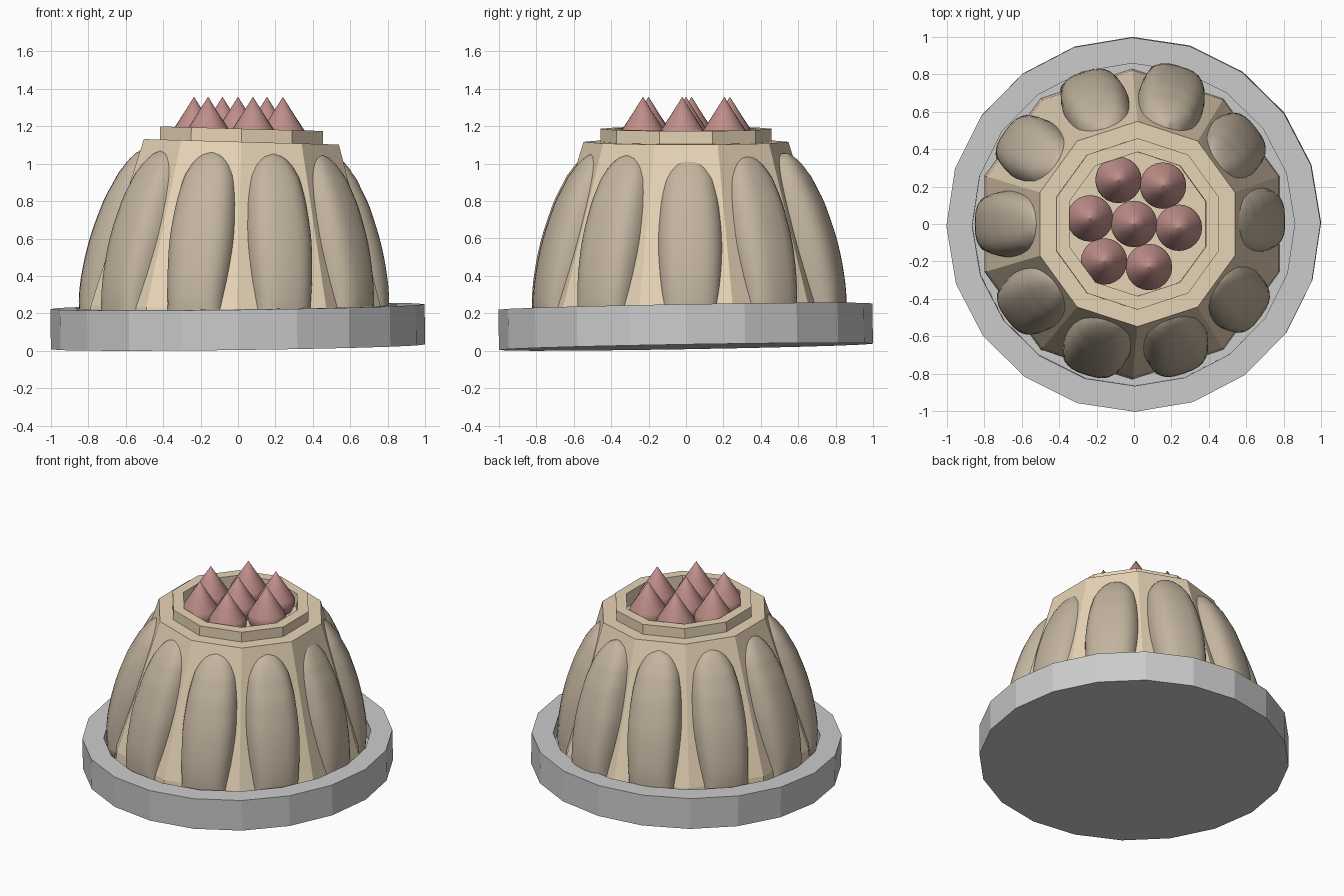
import bpy, math
from mathutils import Matrix, Vector

if "Cube" in bpy.data.objects:
    bpy.data.objects.remove(bpy.data.objects["Cube"])


def material(name, rgb):
    m = bpy.data.materials.new(name)
    m.diffuse_color = (*rgb, 1)
    m.use_nodes = True
    m.node_tree.nodes["Principled BSDF"].inputs["Base Color"].default_value = m.diffuse_color
    return m


def add_mesh(name, verts, faces, mat=None, smooth=False, matrix=Matrix()):
    me = bpy.data.meshes.new(name)
    me.from_pydata([matrix @ Vector(v) for v in verts], [], faces)
    me.update()
    ob = bpy.data.objects.new(name, me)
    bpy.context.collection.objects.link(ob)
    if mat:
        me.materials.append(mat)
    me.polygons.foreach_set("use_smooth", [smooth] * len(me.polygons))
    return ob


def loft(name, rings, **kw):
    """Skin equal-sized rings, bottom to top, and cap both ends."""
    n = len(rings[0])
    verts = [v for r in rings for v in r]
    faces = [(i * n + j, i * n + (j + 1) % n, (i + 1) * n + (j + 1) % n, (i + 1) * n + j)
             for i in range(len(rings) - 1) for j in range(n)]
    faces.append(tuple(reversed(range(n))))
    faces.append(tuple(range(len(verts) - n, len(verts))))
    return add_mesh(name, verts, faces, **kw)


def lathe(name, profile, sides, start=0.0, **kw):
    rings = [[(r * math.cos(start + math.tau * j / sides),
               r * math.sin(start + math.tau * j / sides), z) for j in range(sides)]
             for r, z in profile]
    return loft(name, rings, **kw)


def interp(table, z):
    """Smooth (Catmull-Rom) lookup through (z, radius, half width) rows."""
    k = max(i for i in range(len(table) - 1) if table[i][0] <= z)
    p = [table[min(max(k + d, 0), len(table) - 1)] for d in (-1, 0, 1, 2)]
    t = (z - p[1][0]) / (p[2][0] - p[1][0])
    return [0.5 * (2 * p[1][c] + (p[2][c] - p[0][c]) * t
                   + (2 * p[0][c] - 5 * p[1][c] + 4 * p[2][c] - p[3][c]) * t * t
                   + (3 * p[1][c] - p[0][c] - 3 * p[2][c] + p[3][c]) * t ** 3) for c in (1, 2)]


tan = material("sponge_tan", (0.80, 0.66, 0.47))
brown = material("rib_brown", (0.55, 0.46, 0.35))
red = material("topping_red", (0.52, 0.27, 0.25))

# Plate: slightly tilted dish with a raised rim
plate_tilt = Matrix.Translation((0, 0, 0.021)) @ Matrix.Rotation(0.017, 4, 'X') @ Matrix.Rotation(-0.013, 4, 'Y')
lathe("plate", [(1, 0), (1, 0.215), (0.862, 0.215), (0.862, 0.10)], 20,
      math.radians(0.5), matrix=plate_tilt)

# Cake body: ten-sided frustum with a raised, hollow rim on top
lean = (Matrix.Translation((0, 0, 0.65)) @ Matrix.Rotation(0.028, 4, 'Y')
        @ Matrix.Translation((0.005, 0, -0.65)))
lathe("cake_body", [(0.83, 0.12), (0.82, 0.22), (0.548, 1.117), (0.458, 1.117), (0.458, 1.187),
                    (0.385, 1.187), (0.385, 1.09)], 10, math.radians(18), mat=tan, matrix=lean)

# Ribs: ten smooth swollen lobes hugging the body
RIB = [(0.12, 0.835, 0.15), (0.25, 0.845, 0.157), (0.4, 0.832, 0.172), (0.6, 0.79, 0.18),
       (0.8, 0.722, 0.165), (0.93, 0.655, 0.14), (1.0, 0.605, 0.105), (1.04, 0.565, 0.068),
       (1.06, 0.535, 0.02)]
LEVELS = [0.12 + 0.94 * math.sin(math.pi / 2 * i / 24) for i in range(24)] + [1.0599]
PLACES = [(2, -0.03), (38, -0.01), (73.5, 0.035), (108, 0.01), (144, 0),
          (180, 0), (217, 0), (253, 0), (289, 0), (324, 0)]


def signed_pow(x, e):
    return math.copysign(abs(x) ** e, x)


for i, (angle, push) in enumerate(PLACES):
    rings = []
    for z in LEVELS:
        outer, half = interp(RIB, z)
        wall = 0.793 - 0.293 * (z - 0.12)      # body face distance at this height
        core = min(wall - 0.04, outer - 0.02)
        ring = []
        for j in range(28):
            a = math.tau * j / 28
            depth = (outer - core) * signed_pow(math.cos(a), 0.72)
            ring.append((core + push + depth, half * signed_pow(math.sin(a), 0.72), z))
        rings.append(ring)
    loft(f"rib_{i + 1}", rings, mat=brown, smooth=True,
         matrix=lean @ Matrix.Rotation(math.radians(angle), 4, 'Z'))

# Topping: seven pointed drops sunk in the hollow
DROP = [(0.06, 1.06), (0.1, 1.08), (0.118, 1.115), (0.124, 1.15), (0.117, 1.175), (0.06, 1.262), (0.001, 1.356)]
SPOTS = [(0, 0), (0.24, -0.02), (0.155, 0.205), (-0.083, 0.235),
         (-0.235, 0.03), (-0.16, -0.2), (0.08, -0.23)]
for i, (x, y) in enumerate(SPOTS):
    lathe(f"topping_{i + 1}", DROP, 24, mat=red, smooth=True, matrix=Matrix.Translation((x, y, 0)))
